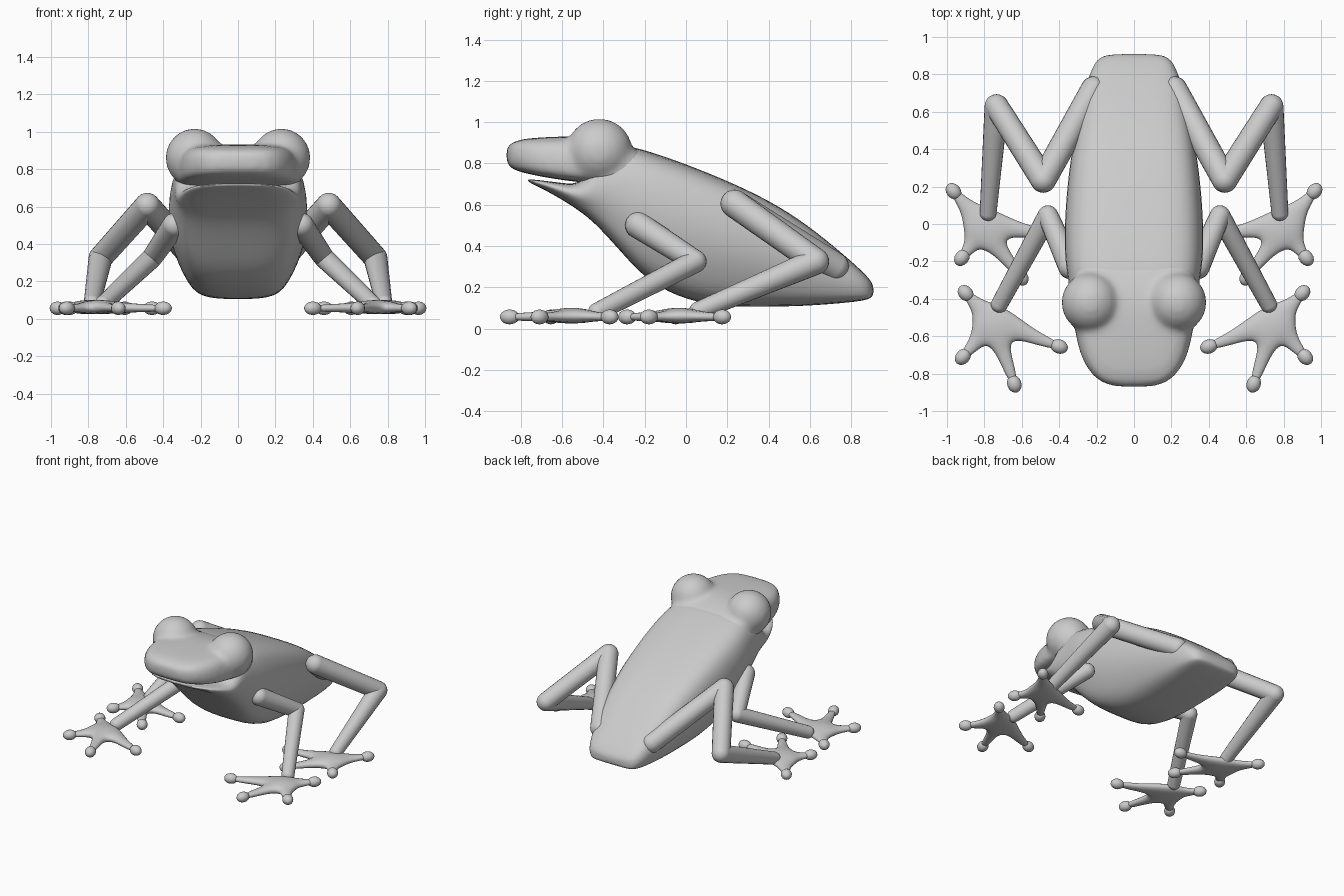
import bpy, bmesh, math
from mathutils import Vector, Matrix

if "Cube" in bpy.data.objects:
    bpy.data.objects.remove(bpy.data.objects["Cube"])


def finish(name, bm, mirror=False, subsurf=0):
    bmesh.ops.recalc_face_normals(bm, faces=bm.faces)
    me = bpy.data.meshes.new(name)
    bm.to_mesh(me)
    bm.free()
    for p in me.polygons:
        p.use_smooth = True
    ob = bpy.data.objects.new(name, me)
    bpy.context.collection.objects.link(ob)
    if subsurf:
        m = ob.modifiers.new("Smooth surface", 'SUBSURF')
        m.levels = m.render_levels = subsurf
    if mirror:
        m = ob.modifiers.new("Mirror", 'MIRROR')
        m.use_mirror_merge = False
    return ob


def loft(bm, stations):
    """Skin through sections (y, bottom z, top z, half width, half bottom width)."""
    rings = []
    for y, zb, zt, w, wb in stations:
        w *= 1.03
        wb *= 1.06
        half = [(0, 1), (.6 * w, 1), (.93 * w, .9), (w, .5),
                ((w + wb) / 2 + .02 * w, .22), (wb, 0), (0, 0)]
        pts = half + [(-x, t) for x, t in half[-2:0:-1]]
        rings.append([bm.verts.new((x, y, zb + t * (zt - zb))) for x, t in pts])
    n = len(rings[0])
    for a, b in zip(rings, rings[1:]):
        for i in range(n):
            j = (i + 1) % n
            bm.faces.new((a[i], a[j], b[j], b[i]))
    bm.faces.new(rings[0])
    bm.faces.new(rings[-1])


def ball(bm, c, r, scale=(1, 1, 1), angle=0, seg=20):
    m = (Matrix.Translation(c) @ Matrix.Rotation(angle, 4, 'Z')
         @ Matrix.Diagonal((*scale, 1)))
    bmesh.ops.create_uvsphere(bm, u_segments=seg, v_segments=seg // 2 + 2, radius=r, matrix=m)


def limb(name, joints):
    """Chain of tapered tubes with rounded joints: (x, y, z, radius)."""
    bm = bmesh.new()
    for j in joints:
        ball(bm, j[:3], j[3])
    for a, b in zip(joints, joints[1:]):
        p, q = Vector(a[:3]), Vector(b[:3])
        d = q - p
        m = Matrix.Translation((p + q) / 2) @ d.to_track_quat('Z', 'Y').to_matrix().to_4x4()
        bmesh.ops.create_cone(bm, cap_ends=False, segments=20, radius1=a[3], radius2=b[3],
                              depth=d.length, matrix=m)
    return finish(name, bm, mirror=True)


def foot(name, cx, cy, tips):
    """Webbed palm with four toes ending in round pads; tips go round in order."""
    bm = bmesh.new()
    c = Vector((cx, cy, 0))
    tips = [Vector((x, y, 0)) for x, y in tips]
    n = len(tips)
    valleys = []
    for i in range(n):
        a, b = (tips[i] - c).normalized(), (tips[(i + 1) % n] - c).normalized()
        valleys.append(c + (a + b).normalized() * .115)
    layers = []
    for zc, zv, zn in ((.115, .095, .078), (.02, .025, .035)):
        centre = bm.verts.new((cx, cy, zc))
        vv = [bm.verts.new((v.x, v.y, zv)) for v in valleys]
        toes = []
        for t in tips:
            d = (t - c).normalized()
            s = Vector((-d.y, d.x, 0))
            mid, end = c.lerp(t, .62), t + d * .01
            toes.append([bm.verts.new((p.x, p.y, zn)) for p in
                         (mid - s * .036, end - s * .024, end + s * .024, mid + s * .036)])
        layers.append((centre, vv, toes))
    outlines = []
    for centre, vv, toes in layers:
        outline = []
        for i, (a, b, e, f) in enumerate(toes):
            bm.faces.new((a, b, e, f))
            bm.faces.new((centre, vv[i - 1], a, f, vv[i]))
            outline += [a, b, e, f, vv[i]]
        outlines.append(outline)
    top, bot = outlines
    for i in range(len(top)):
        j = (i + 1) % len(top)
        bm.faces.new((top[i], top[j], bot[j], bot[i]))
    finish(name, bm, mirror=True, subsurf=2)
    # round toe pads
    bm = bmesh.new()
    for t in tips:
        d = t - c
        ball(bm, (t.x, t.y, .056), .04, (1.2, .95, .9), math.atan2(d.y, d.x), 16)
    finish(name + "_toe_pads", bm, mirror=True)


# body with lower jaw
bm = bmesh.new()
loft(bm, [(-.77, .712, .725, .14, .10), (-.70, .68, .718, .25, .17),
          (-.60, .625, .705, .30, .20), (-.50, .56, .695, .33, .22),
          (-.42, .49, .85, .34, .24), (-.30, .355, .89, .35, .25),
          (-.20, .245, .865, .37, .23), (-.05, .155, .815, .375, .21),
          (.15, .105, .738, .365, .20), (.40, .105, .625, .335, .20),
          (.60, .11, .495, .29, .20), (.78, .125, .345, .245, .19),
          (.885, .138, .25, .20, .17), (.91, .16, .205, .13, .12)])
finish("body_and_lower_jaw", bm, subsurf=2)

# upper head blended with bulging eyes
bm = bmesh.new()
loft(bm, [(-.872, .805, .875, .09, .08), (-.85, .775, .90, .17, .14),
          (-.80, .757, .918, .23, .20), (-.70, .735, .927, .285, .26),
          (-.55, .712, .932, .31, .29), (-.42, .70, .932, .33, .30),
          (-.28, .65, .895, .33, .30), (-.15, .65, .83, .28, .25)])
for s in (-1, 1):
    ball(bm, (s * .232, -.42, .86), .158, (1, 1.03, 1), seg=24)
head = finish("head_and_eyes", bm, subsurf=2)
m = head.modifiers.new("Blend", 'REMESH')
m.mode = 'VOXEL'
m.voxel_size = .018
m.use_smooth_shade = True
m = head.modifiers.new("Relax", 'SMOOTH')
m.factor = .5
m.iterations = 8

# limbs
limb("front_leg", [(.34, -.23, .50, .065), (.46, .045, .325, .055), (.72, -.43, .08, .045)])
limb("hind_leg", [(.215, .72, .30, .07), (.485, .235, .605, .068),
                  (.735, .63, .325, .064), (.78, .06, .085, .045)])

# feet, toes listed anticlockwise
foot("front_foot", .75, -.53, [(.90, -.37), (.40, -.655), (.64, -.855), (.915, -.71)])
foot("hind_foot", .80, -.02, [(.965, .175), (.46, -.05), (.605, -.285), (.92, -.18)])
